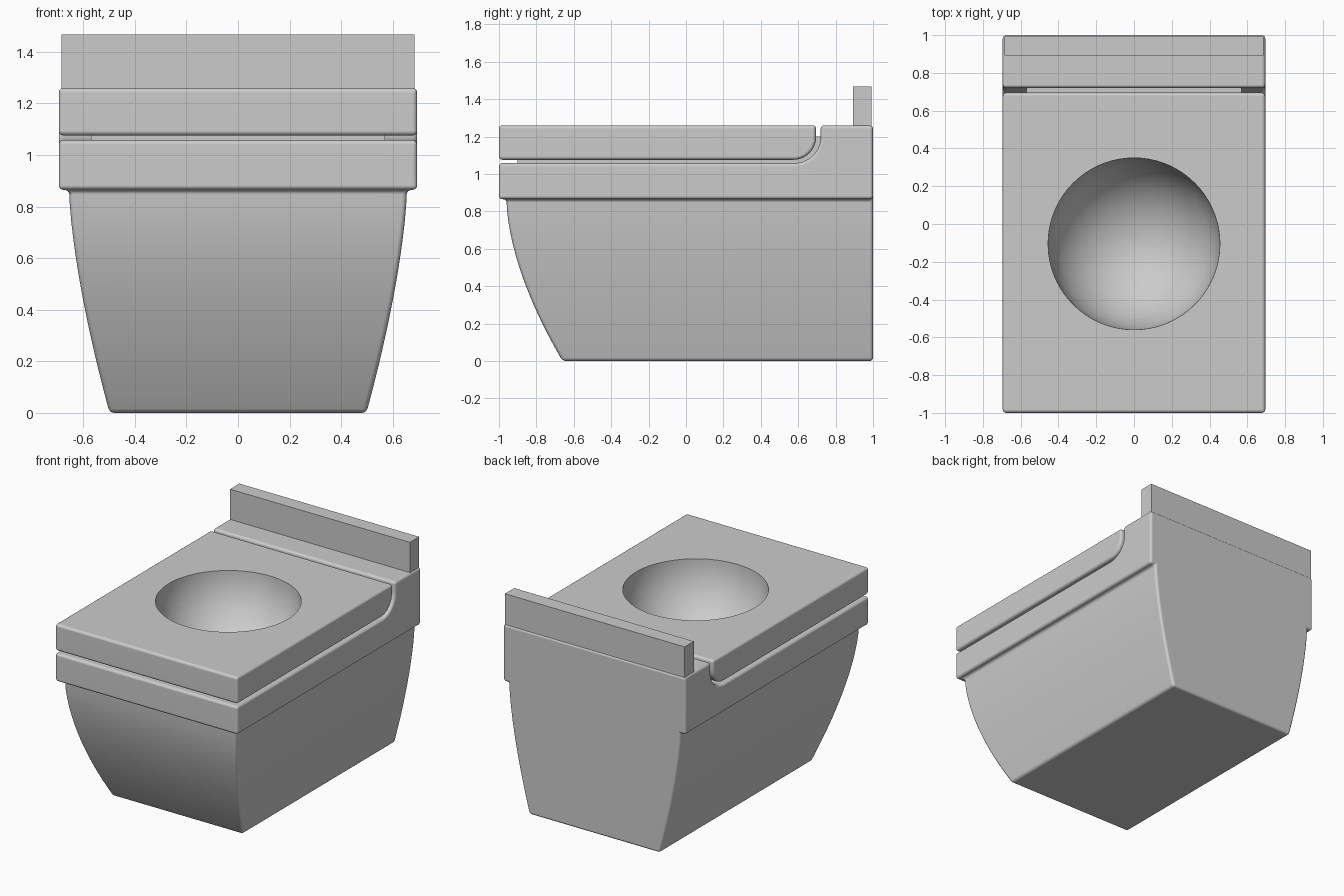
import bpy, bmesh, math

if "Cube" in bpy.data.objects:
    bpy.data.objects.remove(bpy.data.objects["Cube"])

HALF = 0.695          # half width of rim and lid
RIM_Z = 0.865         # underside of the rim


def arc(cy, cz, r, a0, a1, n=10):
    return [(cy + r * math.cos(math.radians(a0 + (a1 - a0) * i / n)),
             cz + r * math.sin(math.radians(a0 + (a1 - a0) * i / n))) for i in range(n + 1)]


def make_object(name, bm):
    bmesh.ops.recalc_face_normals(bm, faces=bm.faces)
    me = bpy.data.meshes.new(name)
    bm.to_mesh(me)
    bm.free()
    ob = bpy.data.objects.new(name, me)
    bpy.context.collection.objects.link(ob)
    return ob


def extrude_profile(name, profile, half):
    bm = bmesh.new()
    left = [bm.verts.new((-half, y, z)) for y, z in profile]
    right = [bm.verts.new((half, y, z)) for y, z in profile]
    bm.faces.new(left)
    bm.faces.new(right)
    n = len(profile)
    for i in range(n):
        j = (i + 1) % n
        bm.faces.new((left[i], left[j], right[j], right[i]))
    return make_object(name, bm)


def finish(ob, bevel=0.0, cutter=None):
    if bevel:
        m = ob.modifiers.new("round", 'BEVEL')
        m.width, m.segments = bevel, 4
        m.limit_method, m.angle_limit = 'ANGLE', math.radians(30)
    if cutter:
        m = ob.modifiers.new("hollow", 'BOOLEAN')
        m.operation, m.solver, m.object = 'DIFFERENCE', 'EXACT', cutter
    bpy.ops.object.select_all(action='DESELECT')
    ob.select_set(True)
    bpy.context.view_layer.objects.active = ob
    bpy.ops.object.convert(target='MESH')
    bpy.ops.object.shade_smooth_by_angle(angle=math.radians(30))
    m = ob.modifiers.new("normals", 'WEIGHTED_NORMAL')
    m.keep_sharp = True


# Sphere that hollows out the round basin
bm = bmesh.new()
bmesh.ops.create_uvsphere(bm, u_segments=72, v_segments=36, radius=0.455)
for f in bm.faces:
    f.smooth = True
cutter = make_object("basin_cutter", bm)
cutter.location = (0, -0.105, 1.264)
cutter.hide_render = True

# Pedestal and rim in one piece: curved lower body, overhanging rim, raised back
bm = bmesh.new()
rows = []
for i in range(15):
    t = i / 14
    curve_w = 1 - (1 - t) ** 1.5
    curve_f = 1 - (1 - t) ** 1.7
    w, f, z = 0.498 + 0.157 * curve_w, -0.66 - 0.30 * curve_f, RIM_Z * t
    rows.append([bm.verts.new(c) for c in ((-w, 1, z), (-w, f, z), (w, f, z), (w, 1, z))])
profile = ([(1, RIM_Z), (-1, RIM_Z), (-1, 1.058)]
           + arc(0.58, 1.198, 0.14, -90, 0) + [(0.72, 1.26), (1, 1.26)])
left = [bm.verts.new((-HALF, y, z)) for y, z in profile]
right = [bm.verts.new((HALF, y, z)) for y, z in profile]
rows.append([left[0], left[1], right[1], right[0]])
bm.faces.new(rows[0])
for a, b in zip(rows, rows[1:]):
    for k in range(3):
        bm.faces.new((a[k], a[k + 1], b[k + 1], b[k]))
bm.faces.new(left)
bm.faces.new(right)
for k in range(1, len(profile) - 1):
    bm.faces.new((left[k], left[k + 1], right[k + 1], right[k]))
bm.faces.new([r[0] for r in rows] + [left[-1], right[-1]] + [r[3] for r in reversed(rows)])
body = make_object("pedestal_and_rim", bm)
finish(body, 0.018, cutter)

# Seat slab with rounded lower back corner
seat = extrude_profile("seat", [(-1, 1.076), (-1, 1.26), (0.695, 1.26)]
                       + arc(0.575, 1.196, 0.12, 0, -90), HALF)
finish(seat, 0.018, cutter)

# Recessed spacer filling the gap between seat and rim
spacer = extrude_profile("spacer", [(-0.9, 1.03), (-0.9, 1.1), (0.55, 1.1), (0.65, 1.2),
                                    (0.74, 1.2), (0.74, 1.03)], 0.57)
finish(spacer, 0, cutter)

# Upright plate at the back
plate = extrude_profile("back_plate", [(0.892, 1.25), (0.892, 1.468), (0.993, 1.468),
                                       (0.993, 1.25)], 0.685)

bpy.data.objects.remove(cutter)
